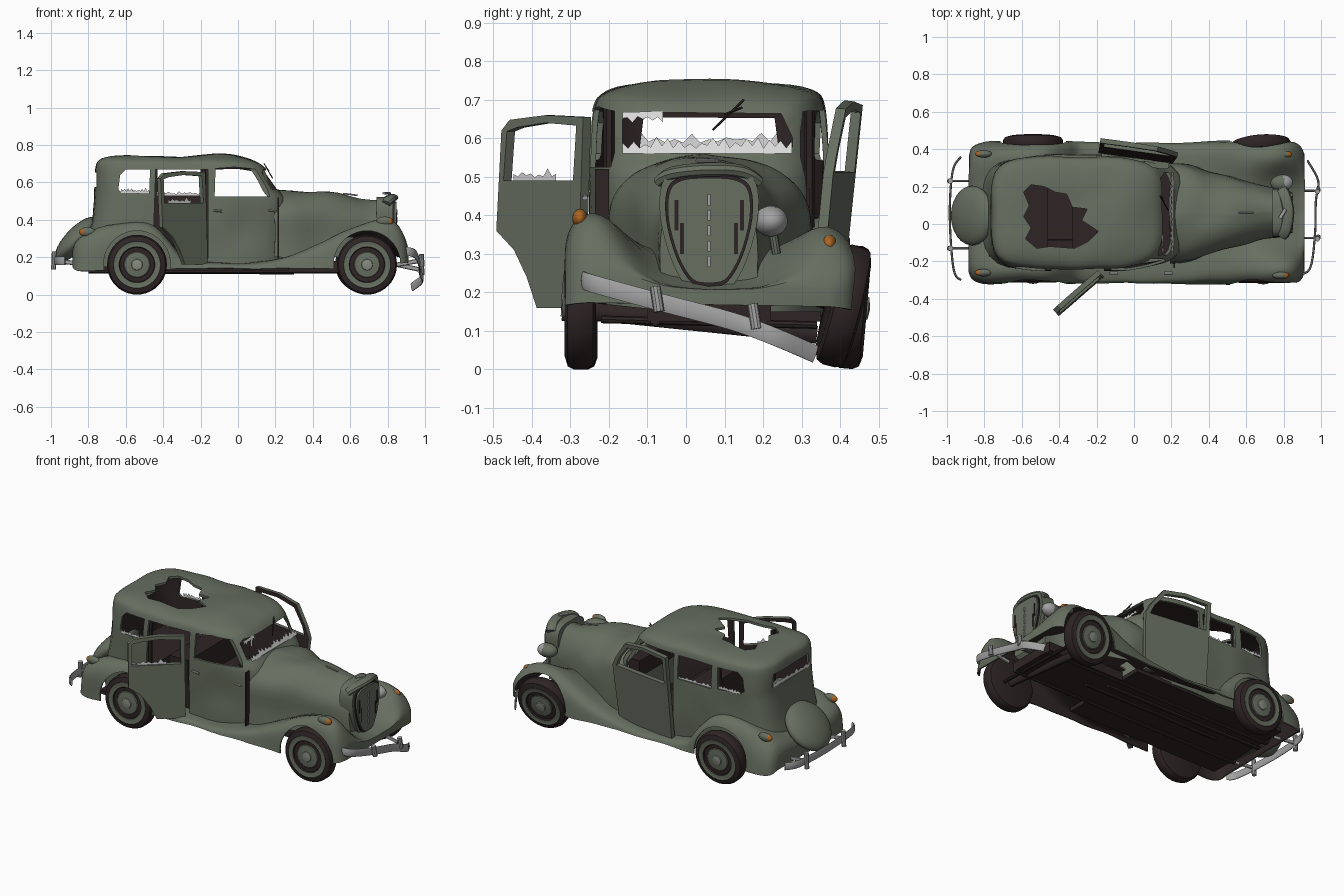
import bpy, bmesh, math, random
from mathutils import Vector, Matrix, noise

if "Cube" in bpy.data.objects:
    bpy.data.objects.remove(bpy.data.objects["Cube"])
random.seed(4)
CY = 0.06                                   # centre line of the car body in y

def material(name, r, g, b):
    m = bpy.data.materials.new(name)
    m.diffuse_color = (r, g, b, 1)
    m.use_nodes = True
    m.node_tree.nodes["Principled BSDF"].inputs["Base Color"].default_value = m.diffuse_color
    return m
GREEN = material("faded_green_paint", .135, .158, .118)
DARK = material("dark_rusty_brown", .028, .018, .018)
GREY = material("dull_metal", .36, .36, .36)
GLASS = material("broken_glass", .7, .7, .7)
ORANGE = material("orange_lens", .42, .13, .015)
HUB = material("pale_hub", .24, .26, .22)

def finish(name, bm, *mats):
    bmesh.ops.recalc_face_normals(bm, faces=bm.faces)
    mid = sum((v.co for v in bm.verts), Vector()) / len(bm.verts)
    if sum(f.normal.dot(f.calc_center_median() - mid) * f.calc_area() for f in bm.faces) < 0:
        bmesh.ops.reverse_faces(bm, faces=bm.faces)
    me = bpy.data.meshes.new(name)
    bm.to_mesh(me)
    bm.free()
    for m in mats:
        me.materials.append(m)
    o = bpy.data.objects.new(name, me)
    bpy.context.collection.objects.link(o)
    return o

def curve(pts, n):                          # smooth interpolation through points
    out = []
    for i in range(len(pts) - 1):
        q = [Vector(pts[min(max(j, 0), len(pts) - 1)]) for j in range(i - 1, i + 3)]
        for k in range(n):
            t = k / n
            out.append(.5 * (2 * q[1] + (q[2] - q[0]) * t + (2 * q[0] - 5 * q[1] + 4 * q[2] - q[3]) * t**2
                             + (3 * q[1] - q[0] - 3 * q[2] + q[3]) * t**3))
    return out + [Vector(pts[-1])]

def loft(rings, closed=True, caps=(True, True), bands=None):
    bm = bmesh.new()
    vs = [[bm.verts.new(p) for p in r] for r in rings]
    n = len(rings[0])
    for i, (a, b) in enumerate(zip(vs, vs[1:])):
        for j in range(n if closed else n - 1):
            f = bm.faces.new((a[j], a[(j + 1) % n], b[(j + 1) % n], b[j]))
            f.material_index = bands[i] if bands else 0
    for c, r, k in zip(caps, (vs[0], vs[-1]), (0, -1)):
        if c:
            bm.faces.new(r).material_index = bands[k] if bands else 0
    return bm

def prism(name, pts, axis, a, b, *mats):    # extruded outline along an axis
    at = {'x': lambda p, d: (d, *p), 'y': lambda p, d: (p[0], d, p[1]), 'z': lambda p, d: (*p, d)}[axis]
    return finish(name, loft([[at(p, a) for p in pts], [at(p, b) for p in pts]]), *mats)

def box(name, lo, hi, mat):
    return prism(name, [(lo[0], lo[1]), (hi[0], lo[1]), (hi[0], hi[1]), (lo[0], hi[1])], 'z', lo[2], hi[2], mat)

def tube(name, path, rx, rz, mat, n=10):    # rod or flat bar along a path
    path = [Vector(p) for p in path]
    rings = []
    for i, p in enumerate(path):
        t = (path[min(i + 1, len(path) - 1)] - path[max(i - 1, 0)]).normalized()
        s = t.cross(Vector((0, 0, 1)) if abs(t.z) < .95 else Vector((1, 0, 0))).normalized()
        u = s.cross(t)
        rings.append([p + s * rx * math.cos(2 * math.pi * k / n) + u * rz * math.sin(2 * math.pi * k / n) for k in range(n)])
    return finish(name, loft(rings), mat)

def apply(o, kind, **kw):
    m = o.modifiers.new(kind, kind)
    for k, v in kw.items():
        setattr(m, k, v)
    bpy.context.view_layer.objects.active = o
    with bpy.context.temp_override(object=o, active_object=o):
        bpy.ops.object.modifier_apply(modifier=m.name)

def cut(o, pts, axis, a, b):
    c = prism("cutter", pts, axis, a, b)
    c.hide_render = True
    apply(o, 'BOOLEAN', operation='DIFFERENCE', solver='EXACT', object=c)
    bpy.data.objects.remove(c)

def crumple(bm, dents, amp):                # crash dents plus uneven sheet metal
    for v in bm.verts:
        p = v.co.copy()
        v.co += noise.noise_vector(p * 6) * amp
        for c, r, off in dents:
            v.co += Vector(off) * math.exp(-((p - Vector(c)).length / r) ** 2)

def shell(name, bm, thick):
    o = finish(name, bm, GREEN, DARK)
    apply(o, 'SOLIDIFY', thickness=thick, offset=-1, material_offset=1)
    return o

def ellipsoid(name, loc, size, rot=(0, 0, 0), rule=None, *mats):
    bm = bmesh.new()
    bmesh.ops.create_uvsphere(bm, u_segments=24, v_segments=14, radius=1)
    for f in bm.faces:
        f.material_index = int(bool(rule and rule(f.calc_center_median())))
    o = finish(name, bm, *mats)
    o.location, o.rotation_euler, o.scale = loc, rot, size
    return o

def shards(name, a, b, up, h, n=16):        # jagged glass left along an edge
    a, b, up = Vector(a), Vector(b), Vector(up)
    base = [a.lerp(b, i / n) for i in range(n + 1)]
    tips = [p + up * h * (random.uniform(.3, .5) if i % 2 else random.uniform(.5, 1)) for i, p in enumerate(base)]
    return finish(name, loft([base, tips], False, (False, False)), GLASS)

# cabin: stacked rounded plan outlines (z, back x, front x, half width)
levels = [(.14, -.82, .27, .3), (.25, -.82, .27, .305), (.38, -.785, .27, .31), (.5, -.768, .26, .312),
          (.56, -.766, .215, .31), (.64, -.764, .17, .304), (.69, -.758, .135, .296), (.715, -.745, .09, .28),
          (.733, -.71, .02, .235), (.745, -.62, -.08, .15), (.748, -.45, -.25, .04)]
rings = []
for z, x0, x1, w in curve(levels, 3):
    ring = []
    for k in range(72):
        c, s = math.cos(k * math.pi / 36), math.sin(k * math.pi / 36)
        a = (x1 - x0) / 2
        r = (abs(c / a) ** 5 + abs(s / w) ** 5) ** -.2
        x = (x0 + x1) / 2 + r * c
        ring.append((x, CY + r * s * (1 - .1 * min(max((x + .05) / .3, 0), 1)), z))
    rings.append(ring)
bm = loft(rings, caps=(False, True))
crumple(bm, [((-.38, .05, .745), .14, (0, 0, -.022)), ((-.1, .05, .75), .14, (0, 0, .008)),
             ((.02, -.25, .36), .1, (0, .015, 0)), ((-.6, .37, .45), .12, (0, -.015, 0))], .008)
cabin = shell("cabin_body", bm, .014)
cut(cabin, [(-.165, .562), (.275, .562), (.277, .6), (.247, .664), (-.14, .668), (-.165, .65)], 'x', .07, .4)
cut(cabin, [(-.12, .575), (.24, .575), (.23, .652), (-.11, .655)], 'x', -.9, -.7)
quarter = [(-.64, .56), (-.62, .545), (-.475, .54), (-.47, .67), (-.6, .67), (-.63, .64)]
cut(cabin, quarter, 'y', -.6, .6)
cut(cabin, [(-.43, .53), (-.2, .53), (-.2, .67), (-.43, .67)], 'y', .29, .6)
cut(cabin, [(-.16, .17), (-.16, .67), (-.44, .67), (-.45, .37), (-.38, .3), (-.34, .17)], 'y', -.6, -.17)
cut(cabin, [(-.125, .525), (.17, .525), (.145, .6), (.1, .67), (-.02, .682), (-.12, .674)], 'y', -.6, -.186)
cut(cabin, [(-.17, .18), (.2, .18), (.19, .52), (.15, .6), (.1, .67), (-.17, .674)], 'y', .297, .6)
cut(cabin, [(-.55, .21), (-.48, .2), (-.42, .17), (-.36, .16), (-.33, .09), (-.25, .08), (-.28, .02), (-.19, -.04),
            (-.24, -.09), (-.32, -.13), (-.45, -.12), (-.52, -.13), (-.58, -.08), (-.55, -.02), (-.59, .04),
            (-.56, .1), (-.59, .17)], 'z', .6, .9)

# fenders and running boards: arch profile swept along the car (x, top, bottom, half width, centre drop)
stations = [(-.885, .24, .15, .31, .2), (-.865, .29, .13, .355, .2), (-.8, .335, .125, .38, .2), (-.7, .37, .13, .385, .2),
            (-.55, .392, .14, .385, .2), (-.45, .37, .14, .385, .2), (-.36, .285, .14, .385, .2),
            (-.28, .195, .14, .38, .2), (-.1, .17, .14, .375, .2), (.1, .172, .14, .375, .2), (.3, .215, .14, .38, .2),
            (.45, .28, .14, .385, .2), (.6, .355, .14, .385, .25), (.74, .398, .15, .385, .6), (.84, .375, .16, .38, .75),
            (.89, .315, .165, .36, .75), (.912, .255, .17, .315, .6)]
rings = []
for x, zt, zb, w, f in curve(stations, 3):
    h = zt - zb
    half = curve([(0, zt - f * h), (.36 * w, zt - .8 * f * h), (.68 * w, zt - .1 * f * h), (.86 * w, zt - .04 * h),
                  (.965 * w, zt - .32 * h), (w, zb)], 4)
    rings.append([(x, CY - p[0], p[1]) for p in half[:0:-1]] + [(x, CY + p[0], p[1]) for p in half])
bm = loft(rings, False)
crumple(bm, [((.85, .4, .35), .16, (-.01, .01, -.05)), ((.8, -.28, .38), .08, (0, 0, .012)),
             ((-.8, .4, .3), .1, (.02, -.01, -.01))], .008)
bmesh.ops.recalc_face_normals(bm, faces=bm.faces)
inner = [f for f in bm.faces if abs(f.calc_center_median().y - CY) < .24 and -.78 < f.calc_center_median().x < .27]
bmesh.ops.delete(bm, geom=inner, context='FACES')
fenders = shell("fenders_and_running_boards", bm, .009)
for cx in (-.54, .69):
    arch = [(cx + .178 * math.cos(k * math.pi / 20), .163 + .178 * math.sin(k * math.pi / 20)) for k in range(40)]
    cut(fenders, arch, 'y', -.6, CY - .27)
    cut(fenders, arch, 'y', CY + .27, .7)

# hood
rings = []
for x, w, zt in curve([(.19, .262, .55), (.3, .25, .555), (.45, .205, .553), (.6, .165, .535), (.72, .135, .51), (.81, .12, .515)], 4):
    half = curve([(0, zt), (.45 * w, zt - .012), (.8 * w, zt - .06), (w, zt - .15), (w * 1.02, .2)], 5)
    rings.append([(x, CY - p[0], p[1]) for p in half[:0:-1]] + [(x, CY + p[0], p[1]) for p in half])
bm = loft(rings, False)
crumple(bm, [((.66, .0, .5), .09, (0, 0, -.02)), ((.45, .2, .5), .1, (0, -.015, -.02))], .014)
finish("hood", bm, GREEN)
tube("hood_trim", curve([(.56, CY, .54), (.6, CY, .536), (.64, CY, .53)], 3), .003, .005, GREY, 6)

# grille: shield-shaped layers, crumpled lip, ornament
shield = curve([(0, .215), (.045, .225), (.085, .29), (.112, .39), (.108, .47), (.07, .5), (0, .505)], 4)
def shield_plate(name, s, a, b, mat):
    pts = [(CY + p[0] * s, .37 + (p[1] - .37) * s) for p in shield]
    pts += [(2 * CY - p[0], p[1]) for p in pts[-2:0:-1]]
    return prism(name, pts, 'x', a, b, mat)
shield_plate("grille_shell", 1.13, .74, .83, GREEN)
shield_plate("grille_recess", 1.0, .8, .838, DARK)
shield_plate("grille_panel", .94, .8, .848, GREEN)
for z in (.28, .32, .36, .4, .44):
    box("grille_rib", (.84, CY - .004, z - .014), (.853, CY + .004, z + .014), GREY)
for y, z in ((-.07, .3), (.07, .3), (-.085, .36), (.085, .36)):
    box("grille_tear", (.84, CY + y - .005, z), (.85, CY + y + .005, z + .08), DARK)
tube("grille_lip", curve([(.79, -.06, .485), (.81, -.03, .508), (.825, .06, .518), (.81, .14, .512), (.79, .182, .485)], 4), .032, .02, GREEN)
tube("hood_ornament", [(.78, .03, .542), (.81, .08, .542)], .01, .006, GREY)

# wheels: tyre, painted ring, dark well, hub and cap turned about y
profile = [(.001, .04), (.13, .04), (.152, .032), (.16, .016), (.16, -.018), (.152, -.034), (.125, -.042), (.121, -.04),
           (.096, -.041), (.092, -.034), (.07, -.034), (.066, -.038), (.03, -.042), (.028, -.046), (.001, -.05)]
def wheel(name, loc, tilt=0, turn=0):
    rings = [[(r * math.cos(k * math.pi / 20), y, r * math.sin(k * math.pi / 20)) for k in range(40)] for r, y in profile]
    o = finish(name, loft(rings, bands=[1] * 6 + [0] * 2 + [1] * 2 + [0] * 2 + [2] * 2), GREEN, DARK, HUB)
    o.location, o.rotation_euler = loc, (math.radians(tilt), 0, math.radians(turn))
wheel("front_near_wheel", (.69, -.273, .16))
wheel("rear_near_wheel", (-.54, -.27, .16))
wheel("front_far_wheel", (.68, .408, .165), 14, 184)
wheel("rear_far_wheel", (-.54, .428, .162), 5, 180)

# spare wheel cover on the tail
ellipsoid("spare_wheel_cover", (-.865, .045, .295), (.155, .16, .06), (0, math.radians(-47), 0), None, GREEN)

# torn-open doors
def door(name, outline, window, flip, t, lean):
    o = prism(name, outline, 'y', -t, t, GREEN, DARK)
    for f in o.data.polygons:
        f.material_index = int(f.normal.y * flip > .5)
    cut(o, window, 'y', -.1, .1)
    for v in o.data.vertices:
        v.co.y += lean * max(v.co.z - .4, 0)
    return o
rear = door("open_rear_door", [(0, .16), (-.16, .16), (-.2, .24), (-.25, .31), (-.32, .36), (-.32, .62), (-.29, .648), (-.15, .66), (0, .655)],
            [(-.025, .49), (-.3, .49), (-.298, .618), (-.26, .628), (-.15, .64), (-.025, .633)], 1, .014, .08)
rear.location, rear.rotation_euler = (-.17, -.272, 0), (0, 0, math.radians(41))
far = door("leaning_front_door", [(-.19, 0), (.21, 0), (.23, .34), (.2, .4), (.12, .51), (-.02, .53), (-.19, .52)],
           [(-.165, .345), (.2, .345), (.175, .4), (.105, .488), (-.02, .508), (-.165, .5)], -1, .013, 0)
far.location, far.rotation_euler = (0, .366, .17), (math.radians(-6), 0, math.radians(-8))
for x in (.16, -.13):
    tube("door_handle", [(x, -.262, .45), (x + .045, -.262, .445)], .008, .006, GREY, 8)
box("door_gap", (.212, -.236, .18), (.22, -.2, .52), DARK)

# broken glass
shards("windshield_lower_glass", (.212, -.165, .56), (.212, .275, .56), (-.5, 0, 1), .045, 30)
shards("windshield_upper_glass", (.15, -.165, .668), (.15, -.06, .67), (.4, 0, -1), .03, 8)
for y, s in ((-.24, "near"), (.36, "far")):
    shards(s + "_quarter_glass", (-.625, y, .543), (-.475, y, .54), (0, 0, 1), .03)
shards("far_rear_door_glass", (-.43, .36, .528), (-.2, .36, .528), (0, 0, 1), .025)
shards("open_door_glass", (-.25, -.337, .488), (-.375, -.448, .488), (0, 0, 1), .035, 10)
shards("back_window_glass", (-.762, -.12, .574), (-.762, .24, .574), (0, 0, 1), .045)

# bumpers, guards and brackets
tube("front_bumper", curve([(.86, -.27, .235), (.94, -.24, .222), (.968, -.05, .17), (.972, .12, .125), (.985, .23, .085), (.93, .335, .04)], 5), .006, .024, GREY)
tube("rear_bumper", curve([(-.925, -.3, .18), (-.965, -.24, .18), (-.985, .04, .18), (-.97, .28, .18), (-.925, .36, .18)], 5), .006, .024, GREY)
for y, z in ((-.075, .18), (.178, .135)):
    tube("front_bumper_guard", [(.985, y + .005, z - .03), (.98, y - .005, z + .035)], .014, .014, GREY)
    tube("front_bumper_bracket", [(.85, y, .16), (.965, y, z)], .006, .012, GREY, 8)
for y in (-.13, .23):
    tube("rear_bumper_guard", [(-.986, y, .135), (-.982, y, .23)], .014, .014, GREY)
    tube("rear_bumper_bracket", [(-.8, y, .16), (-.97, y, .18)], .006, .012, GREY, 8)

# lamps
ellipsoid("headlight", (.79, .22, .385), (.06, .044, .04), (0, 0, .1), lambda c: c.x > .25, GREEN, GREY)
tube("headlight_bracket", [(.775, .235, .3), (.78, .225, .36)], .012, .012, GREEN)
for n, x, y, z, d in (("front_near", .785, -.275, .392, 1), ("front_far", .8, .372, .325, 1),
                      ("rear_near", -.805, -.26, .335, -1), ("rear_far", -.805, .375, .335, -1)):
    ellipsoid(n + "_lamp", (x, y, z), (.045, .02, .025), (0, 0, 0), lambda c, d=d: c.x * d > .45, GREEN, ORANGE)

# wiper
tube("wiper_arm", [(.185, .07, .622), (.14, .15, .7)], .003, .003, DARK, 6)
tube("wiper_blade", [(.165, .1, .662), (.15, .145, .68)], .003, .003, DARK, 6)

# interior
box("floor_pan", (-.78, -.23, .125), (.27, .35, .15), DARK)
box("rear_seat", (-.72, -.2, .15), (-.46, .32, .36), DARK)
box("front_seat", (-.2, -.2, .15), (.0, .3, .32), DARK)
box("front_seat_back", (-.33, -.2, .15), (-.2, .32, .47), DARK)
box("dashboard", (.12, -.17, .42), (.2, .28, .52), DARK)
for y in (-.2, .32):
    tube("bent_door_pillar", [(-.455, y, .15), (-.46, y, .5), (-.45, y, .68)], .014, .012, DARK, 6)

# underside
box("engine_tray", (.27, -.1, .125), (.8, .22, .18), DARK)
for y in (-.08, .2):
    tube("chassis_rail", [(-.8, y, .135), (.8, y, .135)], .016, .022, DARK, 8)
tube("front_axle", [(.7, -.24, .15), (.7, .34, .09)], .018, .024, DARK)
tube("steering_rod", [(.76, -.22, .13), (.76, .34, .115)], .01, .01, DARK, 8)
tube("rear_axle", [(-.54, -.24, .16), (-.54, .4, .16)], .024, .024, DARK)
tube("drive_shaft", [(-.54, CY, .13), (.4, CY, .13)], .018, .018, DARK)
tube("exhaust_pipe", [(-.8, .13, .125), (.3, .13, .12)], .012, .012, DARK, 8)

# smooth shading with sharp creases
bpy.ops.object.select_all(action='SELECT')
bpy.ops.object.shade_smooth_by_angle(angle=math.radians(35))
